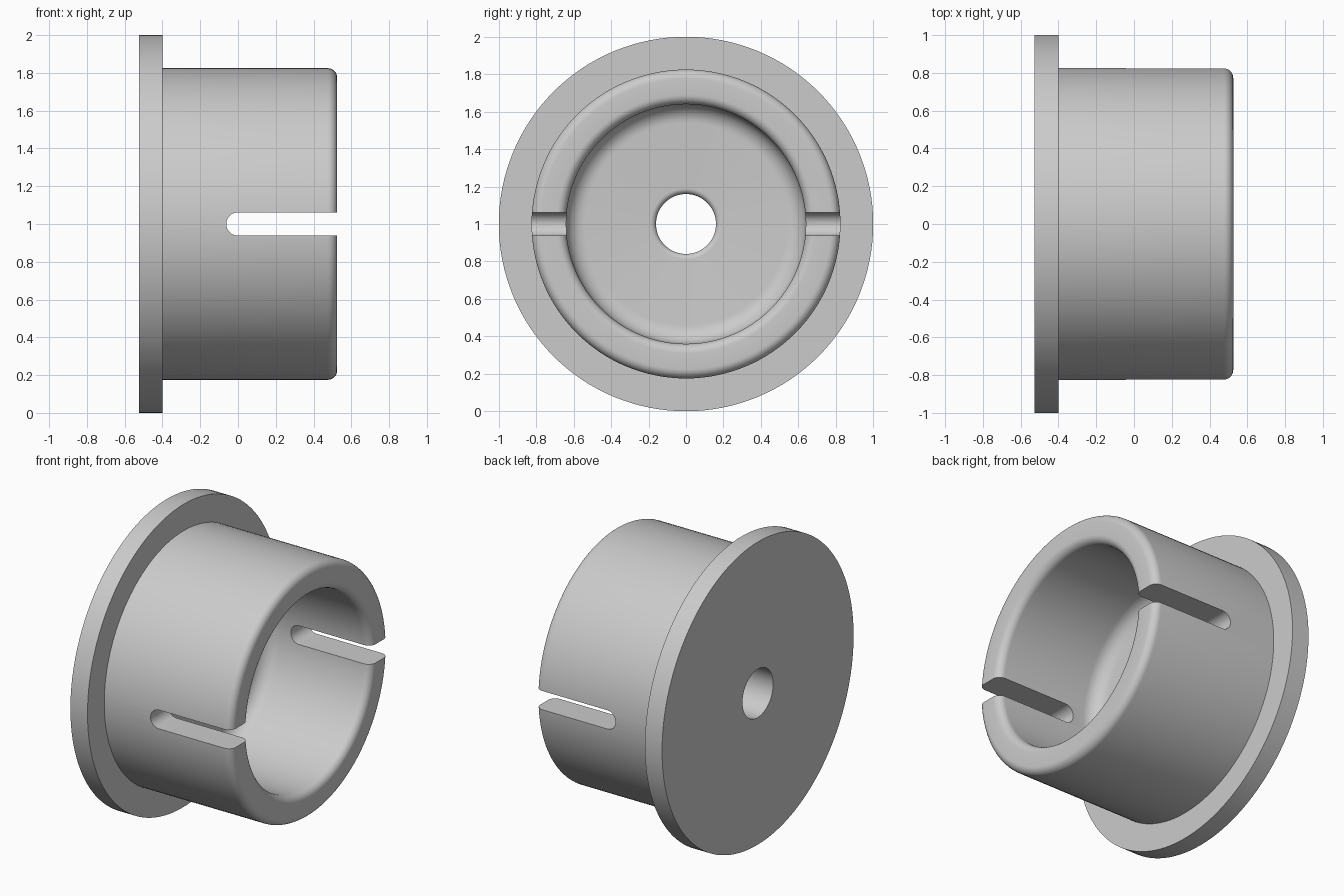
import bpy, bmesh
from math import sin, cos, pi, radians
from mathutils import Vector

cube = bpy.data.objects.get("Cube")
if cube:
    bpy.data.objects.remove(cube, do_unlink=True)

grey = bpy.data.materials.new("light_grey")
grey.use_nodes = True
colour = (0.6, 0.6, 0.6, 1)
grey.diffuse_color = colour
grey.node_tree.nodes["Principled BSDF"].inputs["Base Color"].default_value = colour


def make_object(name, bm):
    bmesh.ops.recalc_face_normals(bm, faces=bm.faces)
    mesh = bpy.data.meshes.new(name)
    bm.to_mesh(mesh)
    bm.free()
    mesh.materials.append(grey)
    obj = bpy.data.objects.new(name, mesh)
    bpy.context.collection.objects.link(obj)
    return obj


def arc(x, r, radius, start, end, steps=8):
    """Points of a rounded corner in the (axis, radius) plane."""
    angles = [radians(start + (end - start) * i / steps) for i in range(steps + 1)]
    return [(x + radius * cos(a), r + radius * sin(a)) for a in angles]


# Flanged cup: closed section turned about the x axis
BACK, FACE, RIM, FLOOR = -0.525, -0.4, 0.525, -0.24
OUTER, INNER, HOLE = 0.825, 0.64, 0.16
lip, cove, edge = 0.05, 0.1, 0.03
section = [(BACK, HOLE), (BACK, 1), (FACE, 1), (FACE, OUTER)]
section += arc(RIM - lip, OUTER - lip, lip, 90, 0)
section += arc(RIM - lip, INNER + lip, lip, 0, -90)
section += arc(FLOOR + cove, INNER - cove, cove, 90, 180)
section += arc(FLOOR - edge, HOLE + edge, edge, 0, -90)

bm = bmesh.new()
verts = [bm.verts.new((x, 0, r)) for x, r in section]
edges = [bm.edges.new((v, verts[i - 1])) for i, v in enumerate(verts)]
bmesh.ops.spin(bm, geom=verts + edges, cent=(0, 0, 0), axis=(1, 0, 0),
               angle=2 * pi, steps=128)
bmesh.ops.remove_doubles(bm, verts=bm.verts, dist=0.0001)
bmesh.ops.translate(bm, verts=bm.verts, vec=(0, 0, 1))
bushing = make_object("flanged_bushing", bm)

# Slot cutter: round-ended bar that opens both side walls
HALF = 0.062
outline = [(1, 1 - HALF), (1, 1 + HALF)] + \
    [(x, z + 1) for x, z in arc(0, 0, HALF, 90, 270, 24)]
bm = bmesh.new()
bar = bm.faces.new([bm.verts.new((x, -1.2, z)) for x, z in outline])
grown = bmesh.ops.extrude_face_region(bm, geom=[bar])["geom"]
bmesh.ops.translate(bm, verts=[v for v in grown if isinstance(v, bmesh.types.BMVert)],
                    vec=Vector((0, 2.4, 0)))
cutter = make_object("slot_cutter", bm)
cutter.hide_render = True

cut = bushing.modifiers.new("side_slots", "BOOLEAN")
cut.operation = "DIFFERENCE"
cut.solver = "EXACT"
cut.object = cutter
bpy.ops.object.select_all(action="DESELECT")
bushing.select_set(True)
bpy.context.view_layer.objects.active = bushing
bpy.ops.object.modifier_apply(modifier=cut.name)
bpy.data.objects.remove(cutter, do_unlink=True)

bpy.ops.object.shade_smooth_by_angle(angle=radians(30))
